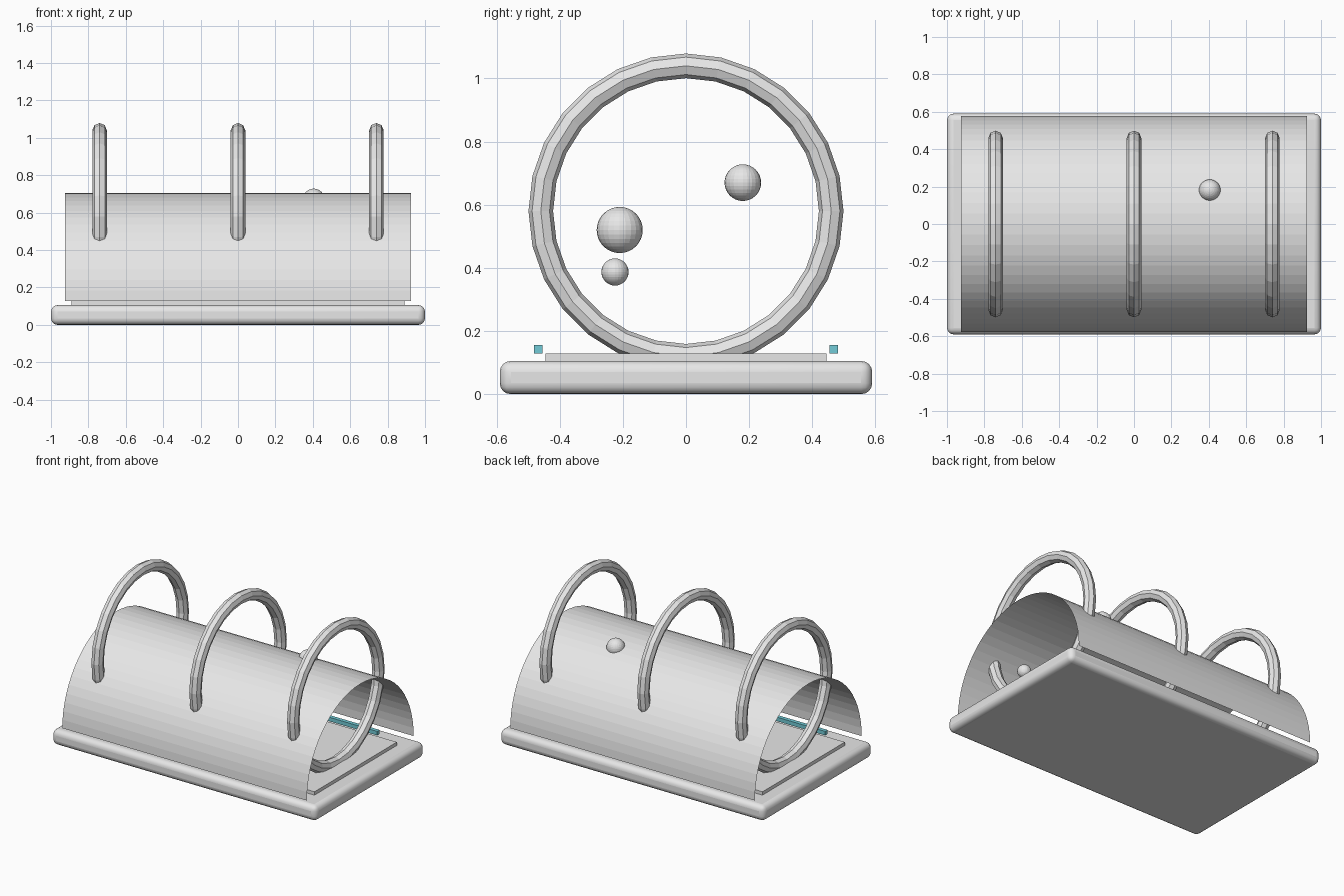
import bpy
import math

cube = bpy.data.objects.get("Cube")
if cube:
    bpy.data.objects.remove(cube, do_unlink=True)


def make_material(name, rgb):
    mat = bpy.data.materials.new(name)
    mat.use_nodes = True
    mat.diffuse_color = (*rgb, 1)
    mat.node_tree.nodes["Principled BSDF"].inputs["Base Color"].default_value = (*rgb, 1)
    return mat


grey = make_material("light grey", (0.8, 0.8, 0.8))
teal = make_material("teal", (0.17, 0.6, 0.68))


def finish(name, mat):
    obj = bpy.context.object
    obj.name = name
    obj.data.materials.append(mat)
    return obj


def box(name, center, size, mat):
    bpy.ops.mesh.primitive_cube_add(size=1, location=center)
    obj = finish(name, mat)
    obj.scale = size
    bpy.ops.object.transform_apply(location=False, rotation=False, scale=True)
    return obj


# Rounded base slab and the raised floor plate on it
base = box("base", (0, 0, 0.0525), (2, 1.18, 0.105), grey)
bevel = base.modifiers.new("rounded edges", "BEVEL")
bevel.width = 0.035
bevel.segments = 4
bpy.ops.object.shade_smooth_by_angle()
box("floor_plate", (0, 0, 0.115), (1.78, 0.89, 0.026), grey)

# Teal light strips along both long sides
for side, y in (("front", -0.468), ("back", 0.468)):
    box(side + "_light_strip", (0, y, 0.142), (1.47, 0.027, 0.027), teal)

# Open half-cylinder canopy, a single sheet
STEPS, RADIUS, HALF, SPRING = 32, 0.577, 0.925, 0.128
verts = []
for i in range(STEPS + 1):
    a = math.pi * i / STEPS
    y, z = RADIUS * math.cos(a), SPRING + RADIUS * math.sin(a)
    verts += [(-HALF, y, z), (HALF, y, z)]
faces = [(2 * i, 2 * i + 2, 2 * i + 3, 2 * i + 1) for i in range(STEPS)]
mesh = bpy.data.meshes.new("canopy")
mesh.from_pydata(verts, [], faces)
mesh.materials.append(grey)
bpy.context.collection.objects.link(bpy.data.objects.new("canopy", mesh))

# Three upright rings passing through the canopy
for name, x in (("right", -0.74), ("middle", 0), ("left", 0.74)):
    bpy.ops.mesh.primitive_torus_add(
        major_segments=28, minor_segments=8, major_radius=0.46, minor_radius=0.039,
        location=(x, 0, 0.58), rotation=(0, math.pi / 2, 0))
    finish(name + "_ring", grey)

# Loose balls
for name, center, radius in (("large_ball", (-0.35, -0.21, 0.52), 0.073),
                             ("medium_ball", (0.405, 0.18, 0.67), 0.058),
                             ("small_ball", (0.69, -0.225, 0.387), 0.043)):
    bpy.ops.mesh.primitive_uv_sphere_add(segments=24, ring_count=16, radius=radius, location=center)
    finish(name, grey)
